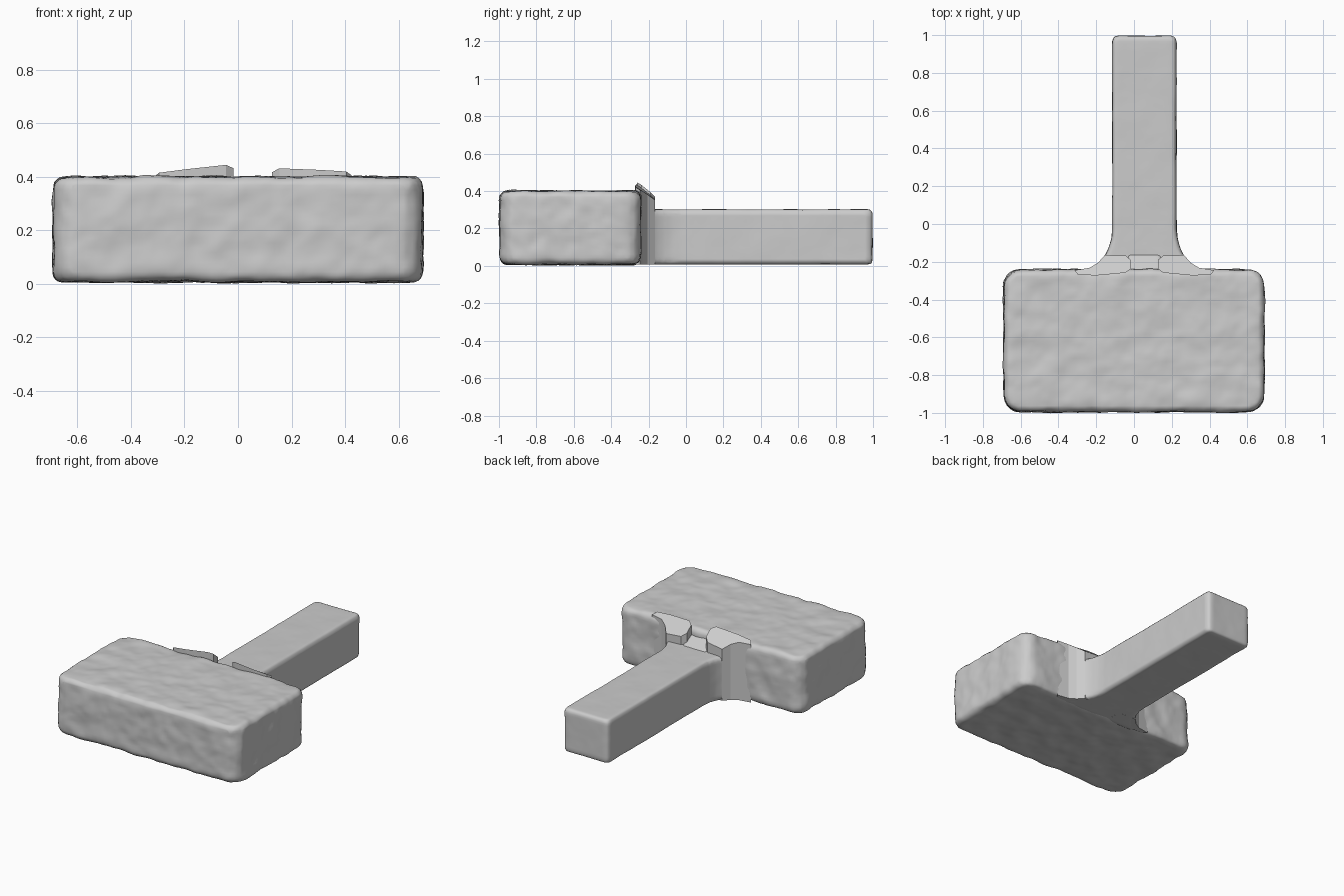
import bpy, bmesh, math

if "Cube" in bpy.data.objects:
    bpy.data.objects.remove(bpy.data.objects["Cube"])

AXIS = 0.055  # x of the handle centre line


def prism(name, outline, bottom, top):
    """Extrude a plan outline; top is a function of (x, y)."""
    bm = bmesh.new()
    low = [bm.verts.new((x, y, bottom)) for x, y in outline]
    high = [bm.verts.new((x, y, top(x, y))) for x, y in outline]
    bm.faces.new(low[::-1])
    bm.faces.new(high)
    n = len(outline)
    for i in range(n):
        j = (i + 1) % n
        bm.faces.new((low[i], low[j], high[j], high[i]))
    bmesh.ops.recalc_face_normals(bm, faces=bm.faces)
    mesh = bpy.data.meshes.new(name)
    bm.to_mesh(mesh)
    bm.free()
    ob = bpy.data.objects.new(name, mesh)
    bpy.context.collection.objects.link(ob)
    return ob


def rounded(x0, x1, y0, y1, r, steps=6):
    """Rounded rectangle outline, anticlockwise from lower left."""
    pts = []
    for k, (cx, cy) in enumerate([(x0 + r, y0 + r), (x1 - r, y0 + r),
                                  (x1 - r, y1 - r), (x0 + r, y1 - r)]):
        for i in range(steps + 1):
            a = math.pi + math.pi / 2 * (k + i / steps)
            pts.append((cx + r * math.cos(a), cy + r * math.sin(a)))
    return pts


def weather(ob, bevel, voxel, rough, scale):
    """Round the rims, then give the surface a worn, slightly uneven finish."""
    b = ob.modifiers.new("rims", 'BEVEL')
    b.width, b.segments = bevel, 3
    b.limit_method, b.angle_limit = 'ANGLE', math.radians(50)
    r = ob.modifiers.new("remesh", 'REMESH')
    r.mode, r.voxel_size, r.use_smooth_shade = 'VOXEL', voxel, True
    if rough:
        tex = bpy.data.textures.new(ob.name + "_wear", 'CLOUDS')
        tex.noise_scale = scale
        d = ob.modifiers.new("wear", 'DISPLACE')
        d.texture, d.strength, d.mid_level = tex, rough, 0.5


# Head: worn stone block
head = prism("head", rounded(-0.69, 0.69, -0.995, -0.24, 0.09), 0.008,
             lambda x, y: 0.4)
weather(head, 0.035, 0.018, 0.022, 0.13)

# Handle: square bar flaring where it meets the head
flare = [(0.17, -0.03), (0.175, -0.08), (0.19, -0.13), (0.21, -0.17),
         (0.245, -0.21), (0.29, -0.24), (0.29, -0.30)]
tip = [(0.14 + 0.03 * math.cos(a), 0.967 + 0.03 * math.sin(a))
       for a in (math.pi / 2 * (1 - i / 4) for i in range(5))]
side = tip + flare
outline = [(AXIS + u, y) for u, y in side] + [(AXIS - u, y) for u, y in side[::-1]]


def handle_top(x, y):
    return 0.302 + 0.08 * max(0.0, min(1.0, (-0.17 - y) / 0.08))


handle = prism("handle", outline, 0.008, lambda x, y: 0.302)
weather(handle, 0.02, 0.015, 0.006, 0.2)

# Collar: small rise of the handle top into the head
collar_side = [(0.09, -0.16), (0.09, -0.29)]
collar = prism("collar",
               [(AXIS + u, y) for u, y in collar_side]
               + [(AXIS - u, y) for u, y in collar_side[::-1]],
               0.05, handle_top)
weather(collar, 0.01, 0.012, 0, 0)

# Shoulder brackets: curved plates either side, rising past the head top
bracket = [(0.21, -0.165), (0.245, -0.205), (0.29, -0.232), (0.37, -0.245),
           (0.35, -0.27), (0.25, -0.272), (0.10, -0.258), (0.072, -0.238),
           (0.072, -0.19), (0.10, -0.167)]
for name, s, peak in (("left_bracket", -1, 0.452), ("right_bracket", 1, 0.437)):
    slope = 0.13 if s < 0 else 0.06

    def bracket_top(x, y):
        u = abs(x - AXIS)
        return peak - slope * (u - 0.07) - 0.8 * max(0.0, y + 0.262)

    prism(name, [(AXIS + s * u, y) for u, y in bracket], 0.008, bracket_top)
